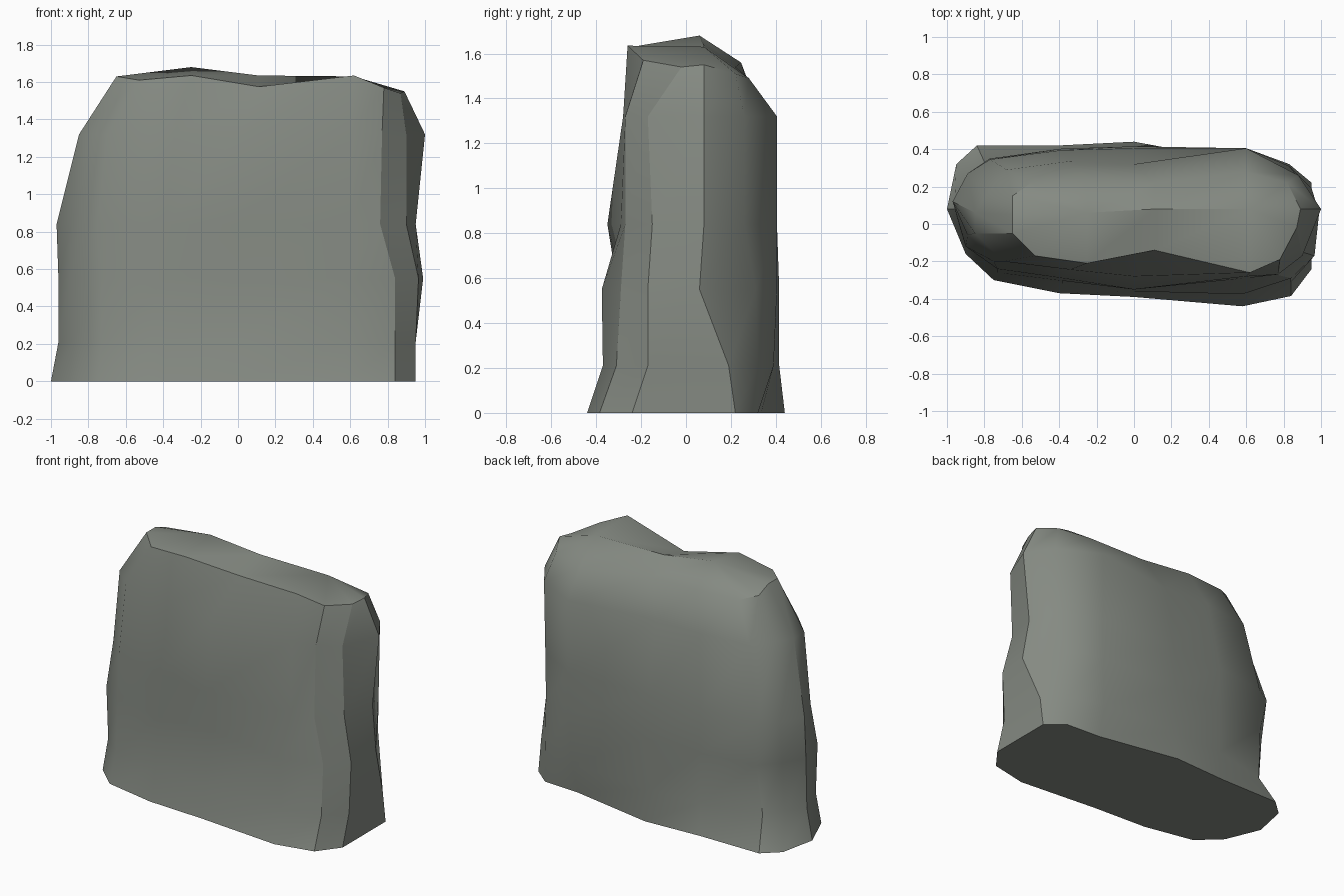
import bpy, bmesh, math

if "Cube" in bpy.data.objects:
    bpy.data.objects.remove(bpy.data.objects["Cube"])

# Foot outline of the slab, counter-clockwise seen from above, from the left end
FOOT = [(-1, .08), (-.9, -.16), (-.75, -.3), (-.4, -.37), (0, -.39),
        (.58, -.44), (.84, -.385), (.95, -.24), (.95, .22), (.83, .32),
        (.57, .335), (0, .44), (-.4, .42), (-.84, .42), (-.95, .32)]

# Upper layers: height, then scale of left, right, front and back halves
LAYERS = [(.21, .96, 1.0, .86, .955), (.55, .96, 1.03, .82, .96),
          (.84, .97, 1.0, .78, .94), (1.32, .85, .97, .66, .8)]

# Weathered columns: outline point -> its x, y on each upper layer
WORN = {0: [(-.96, .08), (-.96, .09), (-.97, .12), (-.85, .06)],
        1: [(-.88, -.13), (-.90, -.12), (-.89, -.06), (-.85, -.05)],
        2: [(-.73, -.26), (-.73, -.24), (-.75, -.20), (-.70, -.20)],
        4: [(0, -.36), (0, -.28), (0, -.35), (0, -.28)],
        5: [(.58, -.37), (.58, -.375), (.60, -.29), (.60, -.28)],
        6: [(.84, -.31), (.84, -.29), (.76, -.27), (.77, -.27)],
        7: [(.95, -.17), (.965, -.17), (.90, -.15), (.90, -.17)],
        8: [(.95, .19), (.99, .06), (.95, .08), (1.0, .08)],
        9: [(.83, .32), (.83, .31), (.87, .26), (.88, .26)],
        10: [(.58, .39), (.60, .405), (.60, .405), (.60, .405)],
        11: [(0, .415), (0, .415), (0, .405), (0, .32)],
        13: [(-.79, .31), (-.77, .35), (-.77, .345), (-.68, .29)],
        14: [(-.88, .20), (-.88, .23), (-.89, .27), (-.78, .17)]}

# Rim of the worn top
RIM = [(-.65, .05, 1.63), (-.65, -.05, 1.63), (-.53, -.17, 1.61),
       (-.25, -.21, 1.635), (.11, -.14, 1.575), (.62, -.26, 1.635),
       (.78, -.19, 1.57), (.87, -.02, 1.54), (.89, .08, 1.55),
       (.82, .22, 1.51), (.6, .28, 1.49), (.11, .22, 1.54),
       (-.25, .245, 1.56), (-.55, .22, 1.56), (-.65, .15, 1.59)]

# Ridge along the top, and which ridge point each rim point leads to
RIDGE = [(-.25, .06, 1.68), (.11, .08, 1.635), (.62, .08, 1.63)]
LEADS = [0, 0, 0, 0, 1, 2, 2, 2, 2, 2, 2, 1, 0, 0, 0]

stone = bpy.data.materials.new("grey green stone")
stone.diffuse_color = (.235, .255, .225, 1)
stone.use_nodes = True
stone.node_tree.nodes["Principled BSDF"].inputs["Base Color"].default_value = stone.diffuse_color

bm = bmesh.new()
n = len(FOOT)

# Stacked outlines
rings = [[bm.verts.new((x, y, 0)) for x, y in FOOT]]
for k, (z, left, right, front, back) in enumerate(LAYERS):
    ring = []
    for i, (x, y) in enumerate(FOOT):
        if i in WORN:
            p = WORN[i][k]
        else:
            p = (x * (left if x < 0 else right), y * (front if y < 0 else back))
        ring.append(bm.verts.new((*p, z)))
    rings.append(ring)
rings.append([bm.verts.new(p) for p in RIM])

# Sides, with the two chipped corners at front right kept sharp
for lower, upper in zip(rings, rings[1:]):
    for i in range(n):
        j = (i + 1) % n
        bm.faces.new((lower[i], lower[j], upper[j], upper[i]))
    for i in (6, 7):
        bm.edges.get((lower[i], upper[i])).smooth = False

# Underside and worn top
bm.faces.new(rings[0][::-1])
ridge = [bm.verts.new(p) for p in RIDGE]
for i in range(n):
    j = (i + 1) % n
    a, b = ridge[LEADS[i]], ridge[LEADS[j]]
    corners = [rings[-1][i], rings[-1][j], b]
    if a is not b:
        corners.append(a)
    bm.faces.new(corners)

bmesh.ops.recalc_face_normals(bm, faces=bm.faces[:])
mesh = bpy.data.meshes.new("stone_slab")
bm.to_mesh(mesh)
bm.free()
mesh.materials.append(stone)
slab = bpy.data.objects.new("stone_slab", mesh)
bpy.context.collection.objects.link(slab)

# Soft faces with sharp chipped edges
bpy.context.view_layer.objects.active = slab
slab.select_set(True)
bpy.ops.object.shade_smooth_by_angle(angle=math.radians(38))
